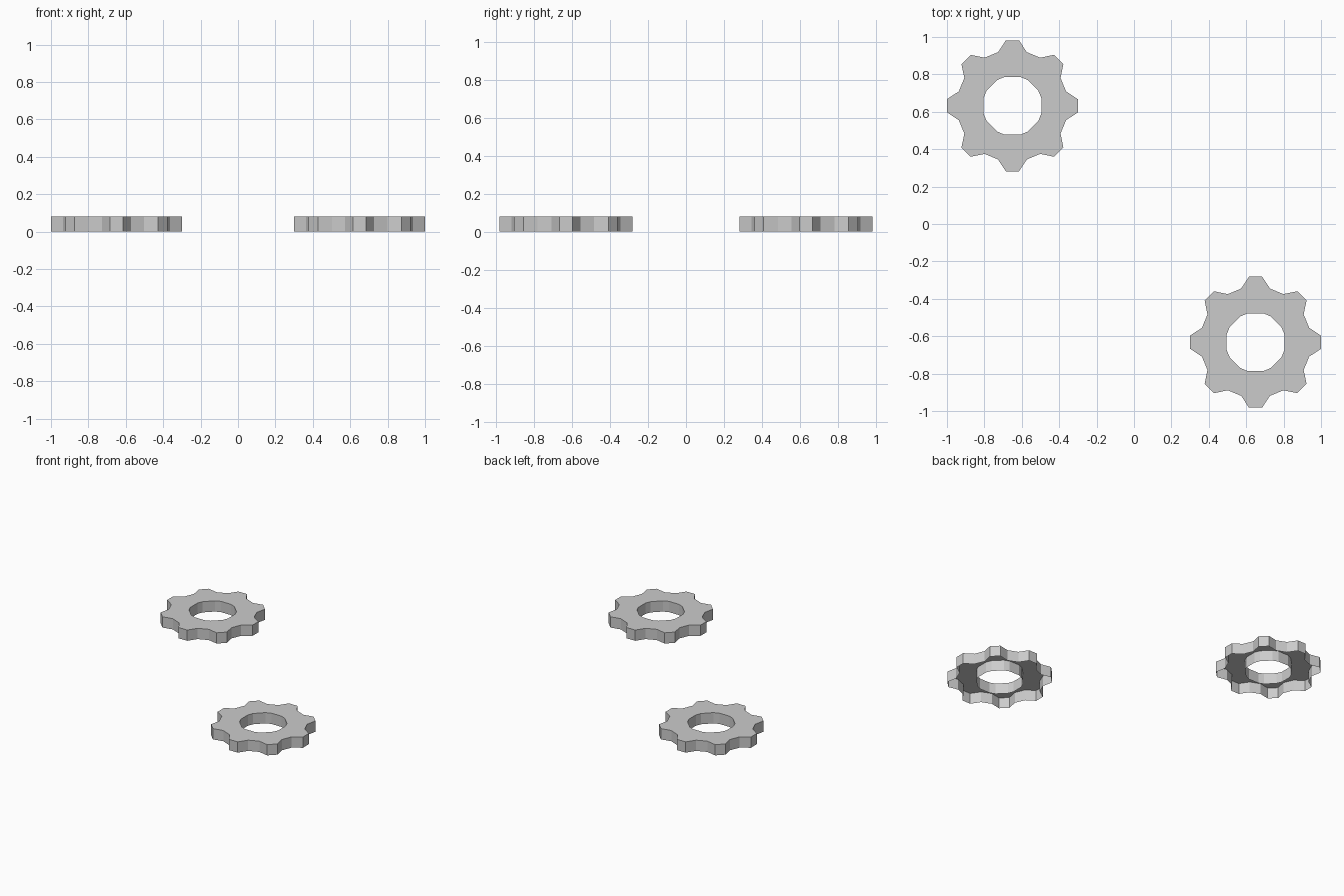
import bpy, bmesh
from math import sin, cos, radians

if "Cube" in bpy.data.objects:
    bpy.data.objects.remove(bpy.data.objects["Cube"])

TEETH = 8
HEIGHT = 0.08
TIP_R, ROOT_R, HOLE_R = 0.352, 0.297, 0.16


def gear(name, cx, cy):
    bm = bmesh.new()

    def point(r, deg, z):
        a = radians(deg)
        return bm.verts.new((r * cos(a), r * sin(a), z))

    def ring(profile, z):
        return [point(r, i * 360 / TEETH + off, z)
                for i in range(TEETH) for r, off in profile]

    tooth = [(ROOT_R, -15), (TIP_R, -5.7), (TIP_R, 5.7), (ROOT_R, 15)]
    bore = [(HOLE_R, -15), (HOLE_R, 15)]
    out_lo, out_hi = ring(tooth, 0), ring(tooth, HEIGHT)
    in_lo, in_hi = ring(bore, 0), ring(bore, HEIGHT)

    # toothed outer wall and bore wall (underside is open)
    n = len(out_lo)
    for i in range(n):
        j = (i + 1) % n
        bm.faces.new((out_lo[i], out_lo[j], out_hi[j], out_hi[i]))
    m = len(in_lo)
    for i in range(m):
        j = (i + 1) % m
        bm.faces.new((in_lo[j], in_lo[i], in_hi[i], in_hi[j]))

    # top plate: one face per tooth and one per gap
    for t in range(TEETH):
        a, b, c, d = out_hi[4 * t:4 * t + 4]
        e, f = in_hi[2 * t:2 * t + 2]
        bm.faces.new((e, a, d, f))
        bm.faces.new((a, b, c, d))
        bm.faces.new((f, d, out_hi[(4 * t + 4) % n], in_hi[(2 * t + 2) % m]))

    mesh = bpy.data.meshes.new(name)
    bm.to_mesh(mesh)
    bm.free()
    ob = bpy.data.objects.new(name, mesh)
    ob.location = (cx, cy, 0)
    bpy.context.collection.objects.link(ob)


gear("gear_back_left", -0.65, 0.632)
gear("gear_front_right", 0.65, -0.632)
